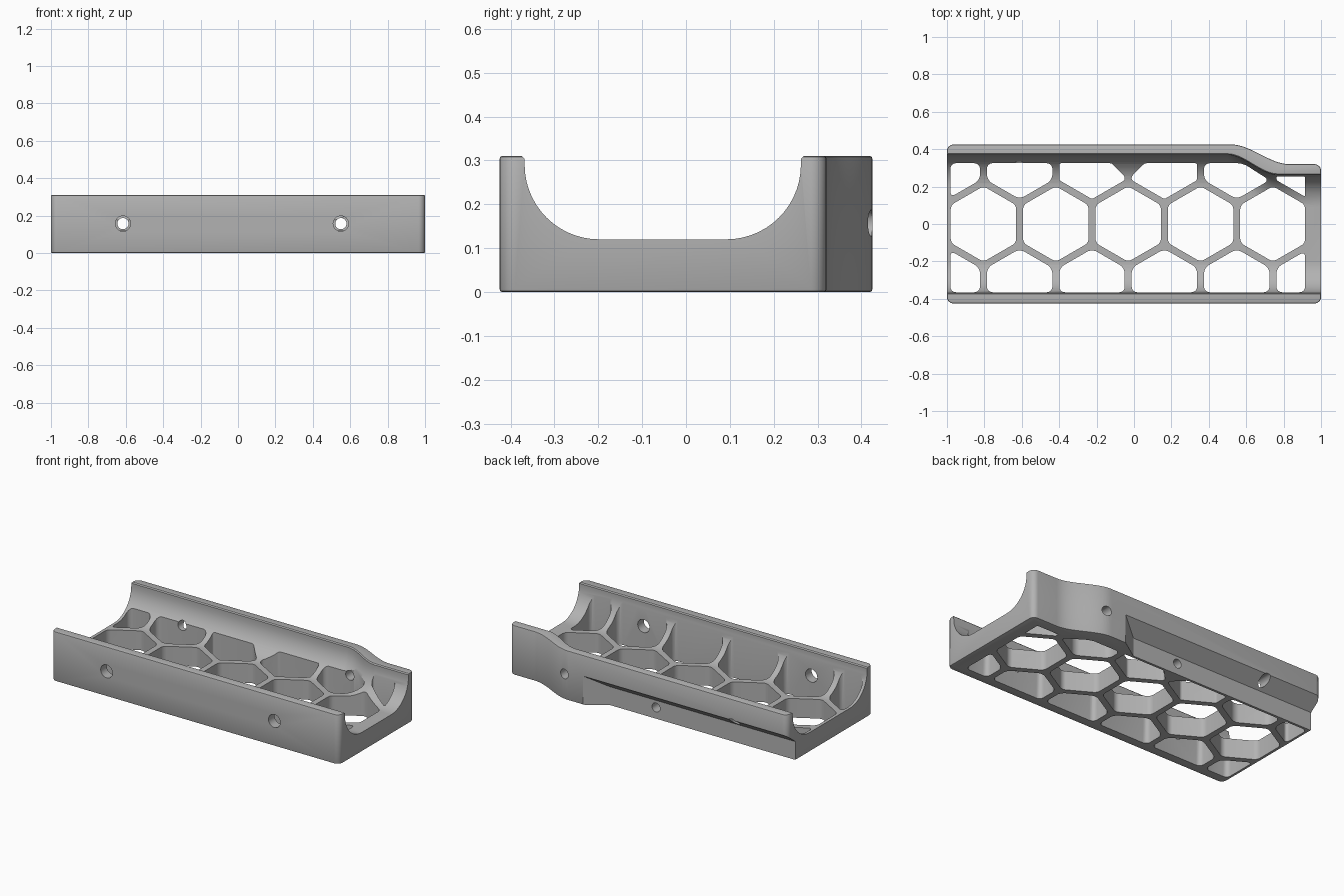
import bpy, bmesh, math
from mathutils import Vector

if "Cube" in bpy.data.objects:
    bpy.data.objects.remove(bpy.data.objects["Cube"], do_unlink=True)

grey = bpy.data.materials.new("Plain grey")
grey.use_nodes = True
COLOUR = (0.45, 0.45, 0.45, 1)
grey.diffuse_color = COLOUR
grey.node_tree.nodes["Principled BSDF"].inputs["Base Color"].default_value = COLOUR

H = 0.31          # height of the walls
FLOOR = 0.12      # top of the floor
W = 0.425         # half depth
PITCH = 0.387     # honeycomb spacing
HEX = 0.202       # honeycomb opening radius


def ease(x, x0, x1, y0, y1):
    t = min(1, max(0, (x - x0) / (x1 - x0)))
    return y0 + (y1 - y0) * t * t * (3 - 2 * t)


def add_prism(bm, pts, place, corner=0.0):
    """Extrude a 2D outline from w=0 to w=1, rounding its sharp corners."""
    part = bmesh.new()
    face = part.faces.new([part.verts.new((u, v, 0)) for u, v in pts])
    bmesh.ops.remove_doubles(part, verts=part.verts, dist=0.01)
    if corner:
        sharp = [l.vert for l in list(part.faces)[0].loops
                 if abs(math.pi - l.calc_angle()) > 0.4]
        bmesh.ops.bevel(part, geom=sharp, offset=corner, segments=6, profile=0.5,
                        affect='VERTICES', clamp_overlap=True)
    ext = bmesh.ops.extrude_face_region(part, geom=list(part.faces))
    for v in ext["geom"]:
        if isinstance(v, bmesh.types.BMVert):
            v.co.z = 1
    for v in part.verts:
        v.co = place(*v.co)
    bmesh.ops.recalc_face_normals(part, faces=part.faces)
    mesh = bpy.data.meshes.new("part")
    part.to_mesh(mesh)
    part.free()
    bm.from_mesh(mesh)
    bpy.data.meshes.remove(mesh)


def make(name, bm):
    mesh = bpy.data.meshes.new(name)
    bm.to_mesh(mesh)
    bm.free()
    mesh.materials.append(grey)
    obj = bpy.data.objects.new(name, mesh)
    bpy.context.scene.collection.objects.link(obj)
    return obj


def cut(target, cutter):
    cutter.hide_render = True
    mod = target.modifiers.new("Cut", 'BOOLEAN')
    mod.operation = 'DIFFERENCE'
    mod.solver = 'EXACT'
    mod.object = cutter
    bpy.context.view_layer.objects.active = target
    bpy.ops.object.modifier_apply(modifier=mod.name)
    bpy.data.objects.remove(cutter, do_unlink=True)


def clip(pts, a, b, c):
    """Keep the part of a convex outline where a*x + b*y < c."""
    out = []
    for p, q in zip(pts, pts[1:] + pts[:1]):
        dp, dq = (a * k[0] + b * k[1] - c for k in (p, q))
        if dp <= 0:
            out.append(p)
        if dp * dq < 0:
            t = dp / (dp - dq)
            out.append((p[0] + t * (q[0] - p[0]), p[1] + t * (q[1] - p[1])))
    return out


# Solid body: plan outline with an S-curve in the back, softened rims
bm = bmesh.new()
bend = [0.83 - 0.31 * i / 16 for i in range(17)]
outline = [(-1, -W), (1, -W), (1, 0.32)]
outline += [(x, ease(x, 0.52, 0.83, W, 0.32)) for x in bend] + [(-1, W)]
add_prism(bm, outline, lambda u, v, w: (u, v, w * H), 0.035)
rim = [e for e in bm.edges if abs(e.verts[0].co.z - e.verts[1].co.z) < 1e-5]
bmesh.ops.bevel(bm, geom=rim, offset=0.006, segments=2, profile=0.5, affect='EDGES')
tray = make("tray_body", bm)

# Round-bottomed channel that follows the back wall
R = 0.17
bm = bmesh.new()
rings = []
for x in [-1.1] + [0.5 + 0.27 * i / 14 for i in range(15)] + [1.1]:
    back = ease(x, 0.5, 0.77, 0.37, 0.262)
    front = -0.368
    arc = [math.pi / 2 * i / 14 for i in range(15)]
    left = [(front - 0.006, 0.5), (front - 0.006, H), (front, H - 0.006)]
    left += [(front + R - R * math.cos(a), FLOOR + R - R * math.sin(a)) for a in arc]
    right = [(back - R + R * math.sin(a), FLOOR + R - R * math.cos(a)) for a in arc]
    right += [(back, H - 0.006), (back + 0.006, H), (back + 0.006, 0.5)]
    rings.append([bm.verts.new((x, y, z)) for y, z in left + right])
n = len(rings[0])
for r0, r1 in zip(rings, rings[1:]):
    for i in range(n):
        j = (i + 1) % n
        bm.faces.new((r0[i], r0[j], r1[j], r1[i]))
bm.faces.new(rings[0])
bm.faces.new(rings[-1])
bmesh.ops.recalc_face_normals(bm, faces=bm.faces)
cut(tray, make("channel_cutter", bm))

# Undercut along the outside of the back wall, with a slanted end
bm = bmesh.new()
section = [(0.34, -0.1), (0.34, 0.115), (W, 0.18), (0.6, 0.18), (0.6, -0.1)]
add_prism(bm, section, lambda y, z, w: (-1.1 + w * (1.39 + (y - 0.34) * 1.5), y, z))
cut(tray, make("undercut_cutter", bm))

# Honeycomb openings in the floor
bm = bmesh.new()
for row in (-1, 0, 1):
    for i in range(5 if row == 0 else 6):
        cx = -0.805 + PITCH * (i - (0.5 if row else 0))
        cy = row * PITCH * math.sqrt(3) / 2
        pts = [(cx + HEX * math.sin(math.pi / 3 * k), cy + HEX * math.cos(math.pi / 3 * k))
               for k in range(6)]
        pts = clip(pts, -1, 0, 0.982)
        pts = clip(pts, 1, 0, 0.915)
        pts = clip(pts, 0, -1, 0.365)
        pts = clip(pts, 0, 1, 0.325)
        if row == 1 and i == 5:
            pts = clip(pts, 0, 1, 0.255)
        if row == 1 and i == 4:
            pts = clip(pts, 0.53, 0.85, 0.585)
        if row == 1 and i in (2, 3):      # room for the screw boss
            side = 1 if i == 2 else -1
            pts = clip(pts, side, 1, 0.43 + side * cx)
        add_prism(bm, pts, lambda u, v, w: (u, v, -0.1 + 0.6 * w),
                  0.022 if row == 0 else 0.03)
cut(tray, make("honeycomb_cutter", bm))

# Screw holes: wide ones in front, narrow ones behind, a blind one in the middle
bm = bmesh.new()
holes = []
for x in (-0.615, 0.55):
    holes += [(x, 0.157, 0.041, -0.6, -0.2), (x, 0.157, 0.03, 0.15, 0.6)]
holes.append((-0.03, 0.07, 0.028, 0.24, 0.6))
for x, z, r, y0, y1 in holes:
    ring = [(x + r * math.cos(math.tau * k / 32), z + r * math.sin(math.tau * k / 32))
            for k in range(32)]
    part = bmesh.new()
    lo = [part.verts.new((u, y0, v)) for u, v in ring]
    hi = [part.verts.new((u, y1, v)) for u, v in ring]
    part.faces.new(lo)
    part.faces.new(hi)
    for k in range(32):
        m = (k + 1) % 32
        part.faces.new((lo[k], lo[m], hi[m], hi[k]))
    bmesh.ops.recalc_face_normals(part, faces=part.faces)
    mesh = bpy.data.meshes.new("hole")
    part.to_mesh(mesh)
    part.free()
    bm.from_mesh(mesh)
    bpy.data.meshes.remove(mesh)
cut(tray, make("screw_hole_cutter", bm))

# Smooth curved walls, keep edges crisp
for o in bpy.context.selected_objects:
    o.select_set(False)
tray.select_set(True)
bpy.context.view_layer.objects.active = tray
bpy.ops.object.shade_smooth_by_angle(angle=math.radians(30))
